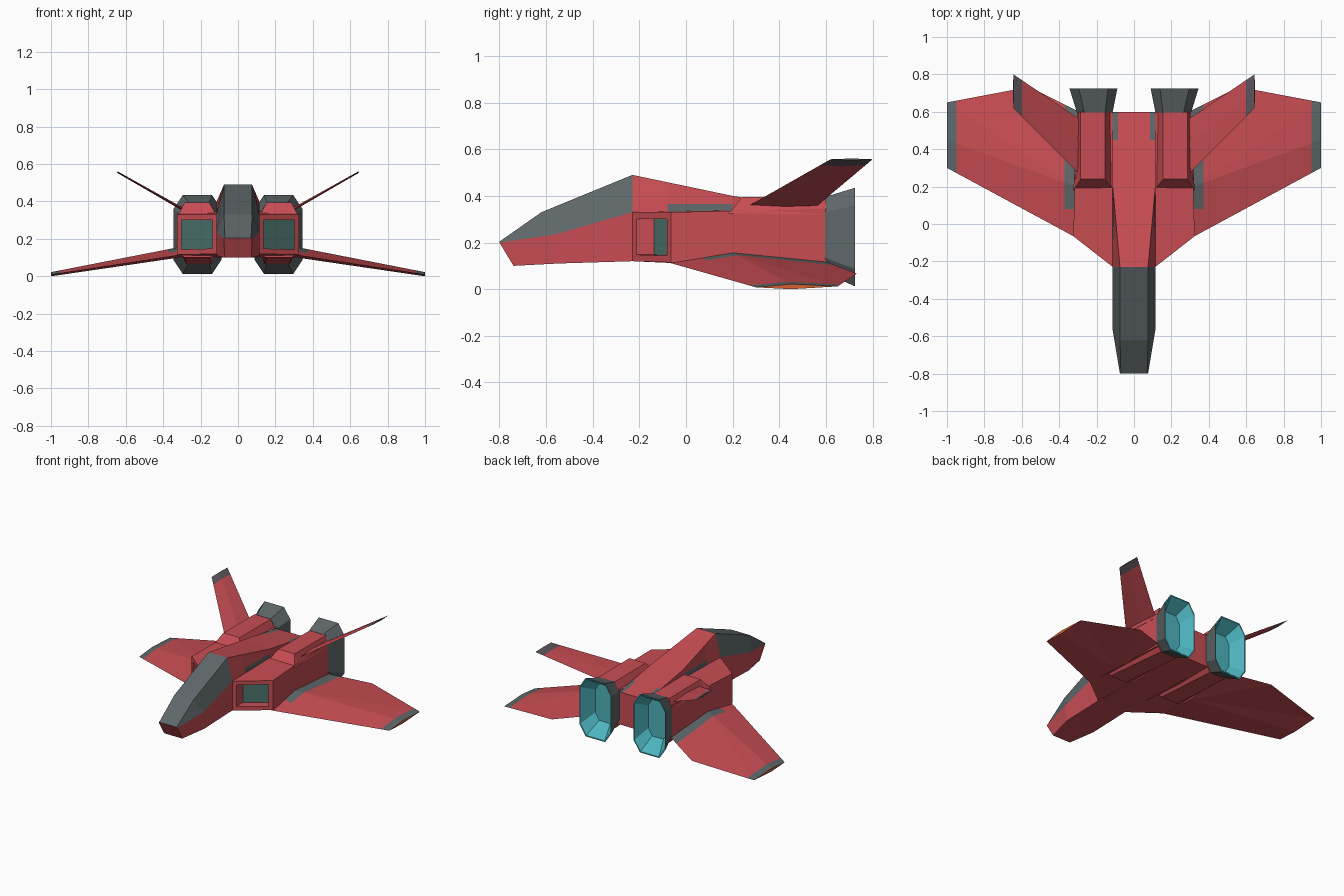
import bpy, bmesh
from mathutils import Vector

if "Cube" in bpy.data.objects:
    bpy.data.objects.remove(bpy.data.objects["Cube"])


def material(name, rgb):
    m = bpy.data.materials.new(name)
    m.diffuse_color = (*rgb, 1)
    m.use_nodes = True
    m.node_tree.nodes["Principled BSDF"].inputs["Base Color"].default_value = m.diffuse_color
    return m


RED = material("red paint", (0.58, 0.075, 0.087))
GREY = material("dark grey", (0.115, 0.138, 0.145))
TEAL = material("intake teal", (0.07, 0.17, 0.15))
CYAN = material("exhaust cyan", (0.075, 0.46, 0.52))
ORANGE = material("tip orange", (0.68, 0.12, 0.03))
PLUM = material("fin tip grey", (0.115, 0.095, 0.115))


def loft(rings):
    """Closed mesh through rings of equal point count, capped at both ends."""
    bm = bmesh.new()
    vs = [[bm.verts.new(p) for p in r] for r in rings]
    n = len(vs[0])
    for a, b in zip(vs, vs[1:]):
        for i in range(n):
            j = (i + 1) % n
            bm.faces.new((a[i], a[j], b[j], b[i]))
    bm.faces.new(vs[0])
    bm.faces.new(vs[-1])
    bmesh.ops.recalc_face_normals(bm, faces=bm.faces)
    return bm


def cut(bm, co, no, rule=lambda c: True):
    """Split the faces that match a rule along a plane."""
    faces = [f for f in bm.faces if rule(f.calc_center_median())]
    geom = set(faces) | {e for f in faces for e in f.edges} | {v for f in faces for v in f.verts}
    bmesh.ops.bisect_plane(bm, geom=list(geom), plane_co=co, plane_no=no)


def finish(name, bm, mats, rule=None, mirror=True):
    bm.normal_update()
    if rule:
        for f in bm.faces:
            f.material_index = rule(f.calc_center_median(), f.normal)
    me = bpy.data.meshes.new(name)
    bm.to_mesh(me)
    bm.free()
    for m in mats:
        me.materials.append(m)
    ob = bpy.data.objects.new(name, me)
    bpy.context.collection.objects.link(ob)
    if mirror:
        ob.modifiers.new("mirror", 'MIRROR').use_mirror_merge = False
    return ob


# Fuselage: sections of bottom, middle and top (x, y, z)
def section(b, m, t):
    flip = lambda p: (-p[0], p[1], p[2])
    return [flip(b), b, m, t, flip(t), flip(m)]


bm = loft([
    section((.072, -.74, .10), (.075, -.80, .20), (.07, -.80, .204)),
    section((.115, -.55, .11), (.115, -.56, .235), (.075, -.62, .33)),
    section((.115, -.23, .12), (.115, -.23, .33), (.075, -.23, .49)),
    section((.115, .20, .10), (.115, .20, .33), (.114, .20, .40)),
    section((.115, .60, .10), (.115, .60, .30), (.114, .60, .335)),
])
spine = lambda c: -.23 < c.y < .2 and c.z > .33
tail_top = lambda c: c.y > .2 and c.z > .33
cut(bm, (0, 0, .365), (0, 0, 1), spine)
cut(bm, (0, -.08, 0), (0, 1, 0), spine)
cut(bm, (0, .45, 0), (0, 1, 0), tail_top)
for s in (-.085, .085):
    cut(bm, (s, 0, 0), (1, 0, 0), tail_top)


def fuselage_colour(c, n):
    canopy = c.y < -.23 and n.z > .12 and c.z > .2
    side_patch = -.08 < c.y < .2 and .33 < c.z < .37 and abs(n.x) > .5
    rear_patch = c.y > .45 and abs(c.x) > .085 and n.z > .5
    return 1 if canopy or side_patch or rear_patch else 0


finish("fuselage", bm, [RED, GREY], fuselage_colour, mirror=False)

# Engine body with a raked, recessed intake
bm = loft([
    [(.113, -.23, .12), (.325, -.065, .115), (.325, -.065, .33), (.113, -.23, .33)],
    [(.113, .60, .10), (.303, .60, .10), (.303, .60, .345), (.113, .60, .345)],
])
bm.normal_update()
front = min(bm.faces, key=lambda f: f.calc_center_median().y)
bmesh.ops.inset_individual(bm, faces=[front], thickness=.04)
ext = bmesh.ops.extrude_discrete_faces(bm, faces=[front])["faces"][0]
bmesh.ops.translate(bm, verts=ext.verts, vec=(0, .075, 0))
mouth = ext.calc_center_median()
finish("engine_body", bm, [RED, TEAL], lambda c, n: int((c - mouth).length < .01))

# Raised covers on top of and under each engine
bm = loft([
    [(.115, .18, .325), (.325, .18, .325), (.318, .19, .332), (.118, .19, .332)],
    [(.115, .24, .325), (.320, .24, .325), (.285, .24, .395), (.155, .24, .395)],
    [(.115, .60, .32), (.303, .60, .32), (.285, .60, .393), (.155, .60, .393)],
])
finish("engine_top_cover", bm, [RED])
bm = loft([
    [(.13, .10, .11), (.30, .10, .11), (.285, .10, .10), (.15, .10, .10)],
    [(.115, .60, .12), (.303, .60, .12), (.275, .60, .065), (.145, .60, .065)],
])
finish("engine_bottom_cover", bm, [RED])


# Flared eight-sided exhaust nozzles, hollow at the back
def octagon(cx, y, w, z0, z1, dx, dz):
    a, b = cx - w, cx + w
    return [(a + dx, y, z0), (b - dx, y, z0), (b, y, z0 + dz), (b, y, z1 - dz),
            (b - dx, y, z1), (a + dx, y, z1), (a, y, z1 - dz), (a, y, z0 + dz)]


bm = loft([
    octagon(.210, .595, .095, .07, .395, .04, .065),
    octagon(.217, .725, .128, .012, .435, .05, .075),
    octagon(.217, .725, .122, .02, .427, .048, .072),
    octagon(.212, .625, .075, .10, .365, .03, .05),
])
finish("exhaust_nozzle", bm, [GREY, CYAN], lambda c, n: int(n.y > .1))

# Wings: sharp outline with a raised ridge
bm = bmesh.new()
P = dict(le=(.315, -.07, .113), le_tip=(1, .30, .008), te_tip=(1, .65, .012),
         kink=(.56, .733, .067), te=(.295, .60, .118),
         top=(.315, .20, .156), top_tip=(1, .45, .022),
         low=(.315, .20, .10), low_tip=(1, .45, 0))
V = {k: bm.verts.new(p) for k, p in P.items()}
for f in ("le le_tip top_tip top", "top top_tip te_tip", "top te_tip kink", "top kink te",
          "le low low_tip le_tip", "low te_tip low_tip", "low kink te_tip", "low te kink",
          "le_tip low_tip te_tip top_tip", "le top te low"):
    bm.faces.new([V[k] for k in f.split()])
bmesh.ops.recalc_face_normals(bm, faces=bm.faces)
cut(bm, (.95, 0, 0), (1, 0, 0))
cut(bm, (.372, 0, 0), (1, 0, 0))
cut(bm, (0, .08, 0), (0, 1, 0), lambda c: c.x < .372)


def wing_colour(c, n):
    if n.x > .9:
        return 2
    root = c.x < .372 and c.y > .08
    return 1 if n.z > 0 and (c.x > .95 or root) else 0


finish("wing", bm, [RED, GREY, ORANGE], wing_colour)

# Canted tail fins with dark tips
off = Vector((-.5, 0, .87))


def fin_section(x, z, y0, y1, t):
    mid = Vector((x, (y0 + y1) / 2, z))
    return [(x, y0, z), mid + off * t, (x, y1, z), mid - off * t]


bm = loft([fin_section(.275, .347, .25, .55, .008), fin_section(.645, .557, .62, .80, .004)])
cut(bm, (.60, 0, 0), (1, 0, 0))
finish("tail_fin", bm, [RED, PLUM], lambda c, n: int(c.x > .6))
